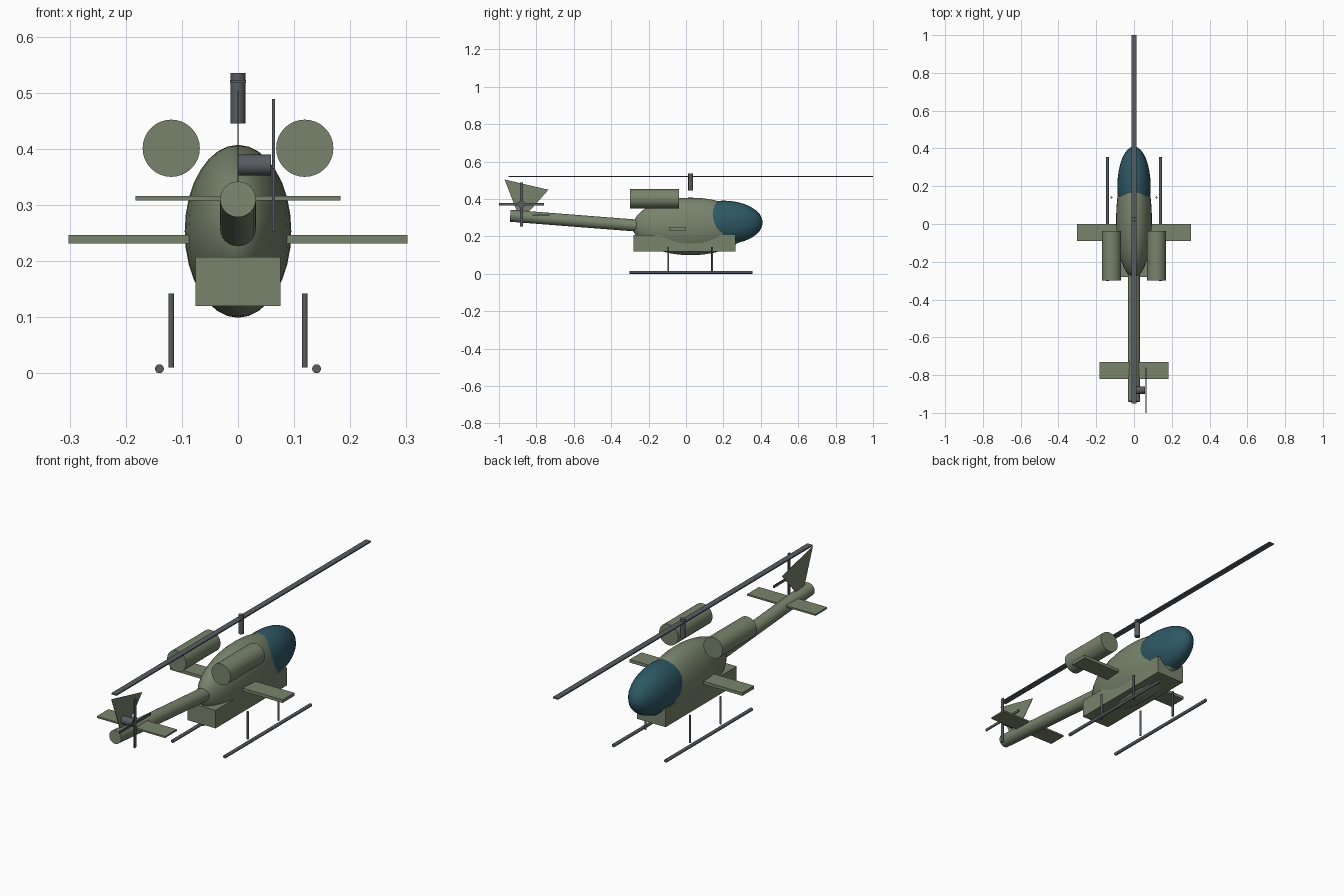
import bpy, bmesh, math
from mathutils import Vector, Matrix

if "Cube" in bpy.data.objects:
    bpy.data.objects.remove(bpy.data.objects["Cube"])


def material(name, rgb):
    m = bpy.data.materials.new(name)
    m.diffuse_color = (*rgb, 1)
    m.use_nodes = True
    m.node_tree.nodes["Principled BSDF"].inputs["Base Color"].default_value = m.diffuse_color
    return m


GREEN = material("olive_green", (0.188, 0.231, 0.150))
GREY = material("dark_grey", (0.098, 0.109, 0.120))
GLASS = material("teal_glass", (0.027, 0.098, 0.127))


def finish(name, bm, mat, smooth=None):
    bmesh.ops.recalc_face_normals(bm, faces=bm.faces)
    me = bpy.data.meshes.new(name)
    bm.to_mesh(me)
    bm.free()
    me.materials.append(mat)
    ob = bpy.data.objects.new(name, me)
    bpy.context.collection.objects.link(ob)
    if smooth:
        bpy.ops.object.select_all(action='DESELECT')
        ob.select_set(True)
        bpy.context.view_layer.objects.active = ob
        bpy.ops.object.shade_smooth_by_angle(angle=math.radians(smooth))
    return ob


def box(name, lo, hi, mat):
    lo, hi = Vector(lo), Vector(hi)
    bm = bmesh.new()
    bmesh.ops.create_cube(bm, size=1, matrix=Matrix.Translation((lo + hi) / 2)
                          @ Matrix.Diagonal((*(hi - lo), 1)))
    return finish(name, bm, mat)


def rod(name, a, b, r, mat, sides=24):
    a, b = Vector(a), Vector(b)
    d = b - a
    bm = bmesh.new()
    bmesh.ops.create_cone(bm, cap_ends=True, segments=sides, radius1=r, radius2=r,
                          depth=d.length, matrix=Matrix.Translation((a + b) / 2)
                          @ d.to_track_quat('Z', 'Y').to_matrix().to_4x4())
    return finish(name, bm, mat, 40)


def ellipsoid(name, centre, radii, mat):
    bm = bmesh.new()
    bmesh.ops.create_uvsphere(bm, u_segments=32, v_segments=16, radius=1,
                              matrix=Matrix.Translation(centre) @ Matrix.Diagonal((*radii, 1)))
    return finish(name, bm, mat, 60)


# Body, canopy, belly and tail boom
ellipsoid("fuselage", (0, 0.025, 0.253), (0.095, 0.31, 0.154), GREEN)
ellipsoid("canopy", (0, 0.2, 0.274), (0.088, 0.21, 0.117), GLASS)
box("belly", (-0.076, -0.28, 0.12), (0.076, 0.265, 0.207), GREEN)
rod("tail_boom", (0, -0.24, 0.256), (0, -0.94, 0.31), 0.032, GREEN)

# Wings
box("stub_wings", (-0.302, -0.09, 0.231), (0.302, 0.0, 0.246), GREEN)
box("tail_plane", (-0.183, -0.82, 0.308), (0.183, -0.73, 0.316), GREEN)

# Thin tail fin, cut from a side profile
bm = bmesh.new()
profile = [(-0.97, 0.504), (-0.735, 0.449), (-0.86, 0.31), (-0.895, 0.31)]
face = bm.faces.new([bm.verts.new((-0.001, y, z)) for y, z in profile])
ext = bmesh.ops.extrude_face_region(bm, geom=[face])
bmesh.ops.translate(bm, vec=(0.002, 0, 0),
                    verts=[v for v in ext["geom"] if isinstance(v, bmesh.types.BMVert)])
finish("tail_fin", bm, GREEN)

# Main rotor
rod("rotor_mast", (0, 0.025, 0.445), (0, 0.025, 0.535), 0.013, GREY)
box("main_rotor_blades", (-0.014, -0.95, 0.517), (0.014, 1.0, 0.523), GREY)

# Tail rotor
ty, tz = -0.88, 0.371
rod("tail_rotor_hub", (0, ty, tz), (0.059, ty, tz), 0.019, GREY)
box("tail_rotor_vertical_blades", (0.061, ty - 0.008, tz - 0.118), (0.066, ty + 0.008, tz + 0.118), GREY)
box("tail_rotor_level_blades", (0.061, ty - 0.12, tz - 0.006), (0.066, ty + 0.12, tz + 0.006), GREY)

# Engine pods, skids and struts on both sides
for s, side in ((-1, "left"), (1, "right")):
    rod(f"{side}_engine_pod", (s * 0.119, -0.3, 0.401), (s * 0.119, -0.037, 0.401), 0.051, GREEN, 32)
    rod(f"{side}_skid", (s * 0.14, -0.302, 0.008), (s * 0.14, 0.356, 0.008), 0.008, GREY, 16)
    for y, end in ((-0.095, "rear"), (0.14, "front")):
        rod(f"{side}_{end}_strut", (s * 0.119, y, 0.01), (s * 0.119, y, 0.142), 0.005, GREY, 16)
